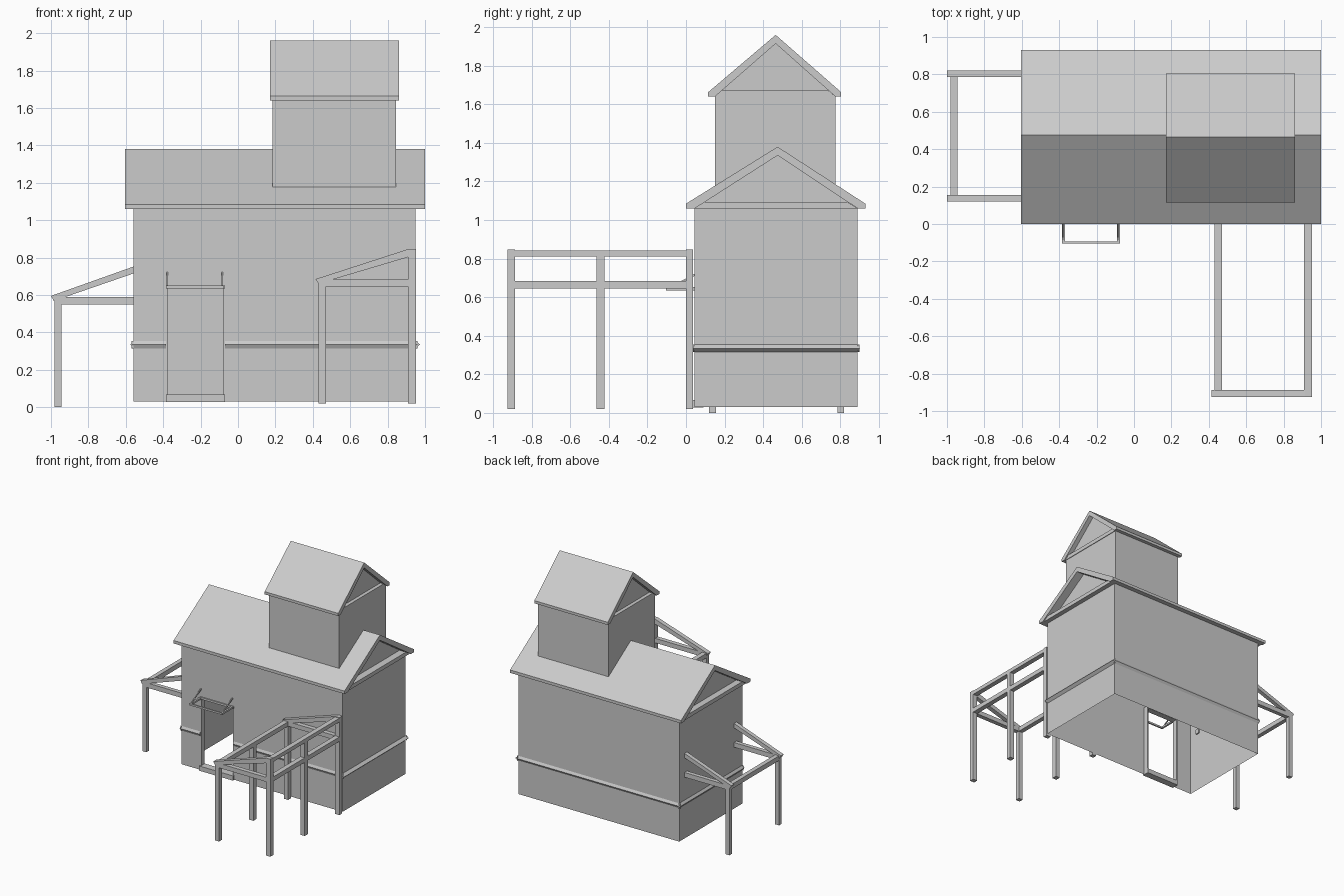
import bpy, bmesh

if "Cube" in bpy.data.objects:
    bpy.data.objects.remove(bpy.data.objects["Cube"])


def mesh_object(name, verts, faces):
    me = bpy.data.meshes.new(name)
    bm = bmesh.new()
    vs = [bm.verts.new(v) for v in verts]
    for f in faces:
        bm.faces.new([vs[i] for i in f])
    bmesh.ops.recalc_face_normals(bm, faces=bm.faces)
    bm.to_mesh(me)
    bm.free()
    ob = bpy.data.objects.new(name, me)
    bpy.context.collection.objects.link(ob)
    return ob


def prism(name, profile, axis, lo, hi):
    """Extrude a profile: axis 'x' takes (y, z), 'y' takes (x, z), 'z' takes (x, y)."""
    k = 'xyz'.index(axis)
    n = len(profile)
    verts = []
    for t in (lo, hi):
        for p in profile:
            v = list(p)
            v.insert(k, t)
            verts.append(v)
    faces = [(i, (i + 1) % n, n + (i + 1) % n, n + i) for i in range(n)]
    faces += [tuple(range(n)), tuple(range(n, 2 * n))]
    return mesh_object(name, verts, faces)


def box(name, x, y, z):
    return prism(name, [(x[0], y[0]), (x[1], y[0]), (x[1], y[1]), (x[0], y[1])], 'z', *z)


def gable_roof(name, x, y, wall_y, eave, lip, ridge, mid, inner, gable_x):
    """Thick pitched roof, with inset gable walls and a tie beam at each end."""
    prism(name, [(y[0], eave), (y[0], lip), (mid, ridge), (y[1], lip), (y[1], eave),
                 (wall_y[1], eave), (mid, inner), (wall_y[0], eave)], 'x', *x)
    for side, gx, rx in (("left", gable_x[0], x[0]), ("right", gable_x[1], x[1])):
        mesh_object(f"{name}_{side}_gable",
                    [(gx, wall_y[0], eave), (gx, wall_y[1], eave), (gx, mid, inner)], [(0, 1, 2)])
        slope = (mid - wall_y[0]) / (inner - eave) * 0.033
        bx = sorted((gx, rx + (0.01 if rx < gx else -0.01)))
        prism(f"{name}_{side}_tie_beam",
              [(wall_y[0], eave), (wall_y[1], eave), (wall_y[1] - slope, eave + 0.033),
               (wall_y[0] + slope, eave + 0.033)], 'x', *bx)


# Main walls: open shell with a door notch in the front
X0, X1, Y0, Y1, Z0, Z1 = -0.56, 0.95, 0.045, 0.89, 0.03, 1.06
D0, D1, DT = -0.385, -0.07, 0.64
mesh_object("main_walls",
            [(X0, Y0, Z0), (D0, Y0, Z0), (D0, Y0, DT), (D1, Y0, DT), (D1, Y0, Z0),
             (X1, Y0, Z0), (X1, Y0, Z1), (X0, Y0, Z1),
             (X0, Y1, Z0), (X1, Y1, Z0), (X1, Y1, Z1), (X0, Y1, Z1)],
            [tuple(range(8)), (8, 9, 10, 11), (0, 8, 11, 7), (5, 9, 10, 6)])
gable_roof("main_roof", (-0.605, 1.0), (0.0, 0.93), (Y0, Y1), Z1, 1.085, 1.38, 0.475, 1.335,
           (-0.54, 0.93))

# Tower standing on the ridge
box("tower_walls", (0.185, 0.845), (0.15, 0.775), (1.15, 1.64))
gable_roof("tower_roof", (0.17, 0.86), (0.115, 0.805), (0.15, 0.775), 1.64, 1.663, 1.96, 0.465,
           1.915, (0.21, 0.82))

# Pointed trim band round the walls, broken at the door
B0, BM, B1 = 0.315, 0.335, 0.355
for i, (a, b) in enumerate(((X0 - 0.01, D0), (D1, X1 + 0.01))):
    prism(f"front_band_{i}", [(Y0, B0), (Y0 - 0.01, BM), (Y0, B1)], 'x', a, b)
prism("back_band", [(Y1, B0), (Y1 + 0.012, BM), (Y1, B1)], 'x', X0 - 0.01, X1 + 0.01)
prism("right_band", [(X1, B0), (X1 + 0.023, BM), (X1, B1)], 'y', Y0 - 0.008, Y1 + 0.01)
prism("left_band", [(X0, B0), (X0 - 0.015, BM), (X0, B1)], 'y', Y0 - 0.008, Y1 + 0.01)

# Door frame and sill
for side, a in (("left", D0), ("right", D1 - 0.01)):
    box(f"door_jamb_{side}", (a, a + 0.01), (Y0, 0.085), (Z0, DT))
box("door_head", (D0, D1), (0.035, 0.085), (0.635, 0.652))
box("door_sill", (D0, D1), (0.03, 0.09), (0.028, 0.068))

# Little canopy frame above the door
box("canopy_front_bar", (D0, -0.075), (-0.105, -0.093), (0.635, 0.65))
for side, a in (("left", D0), ("right", -0.09)):
    box(f"canopy_arm_{side}", (a, a + 0.015), (-0.1, Y0), (0.635, 0.65))
    prism(f"canopy_brace_{side}", [(-0.105, 0.64), (-0.095, 0.64), (Y0, 0.71), (Y0, 0.722)],
          'x', a + 0.002, a + 0.01)

# Right porch frame: low and high post rows, with sloped end trusses
LOW, HIGH = (0.43, 0.47), (0.91, 0.952)
front, middle, wall = (-0.925, -0.887), (-0.465, -0.422), (0.0, 0.037)
for row, y in (("front", front), ("middle", middle), ("wall", wall)):
    box(f"porch_low_post_{row}", LOW, y, (0.02, 0.66))
    box(f"porch_high_post_{row}", HIGH, y, (0.02, 0.82))
for row, y in (("front", front), ("wall", wall)):
    box(f"porch_tie_{row}", LOW[:1] + HIGH[1:], y, (0.645, 0.683))
    prism(f"porch_rafter_{row}", [(0.415, 0.685), (0.43, 0.66), (0.952, 0.815), (0.952, 0.847),
                                  (0.915, 0.847)], 'y', *y)
span = (front[0], wall[1])
box("porch_low_beam", LOW, span, (0.645, 0.683))
box("porch_high_lower_beam", HIGH, span, (0.645, 0.683))
box("porch_high_upper_beam", HIGH, span, (0.81, 0.842))

# Left lean-to frame
for row, y in (("front", (0.12, 0.155)), ("back", (0.785, 0.82))):
    box(f"lean_to_post_{row}", (-0.982, -0.945), y, (0.0, 0.56))
    box(f"lean_to_tie_{row}", (-0.982, -0.55), y, (0.55, 0.59))
    prism(f"lean_to_rafter_{row}", [(-1.0, 0.595), (-0.985, 0.568), (-0.55, 0.718),
                                    (-0.55, 0.755)], 'y', *y)
box("lean_to_beam", (-0.982, -0.945), (0.12, 0.82), (0.55, 0.59))
